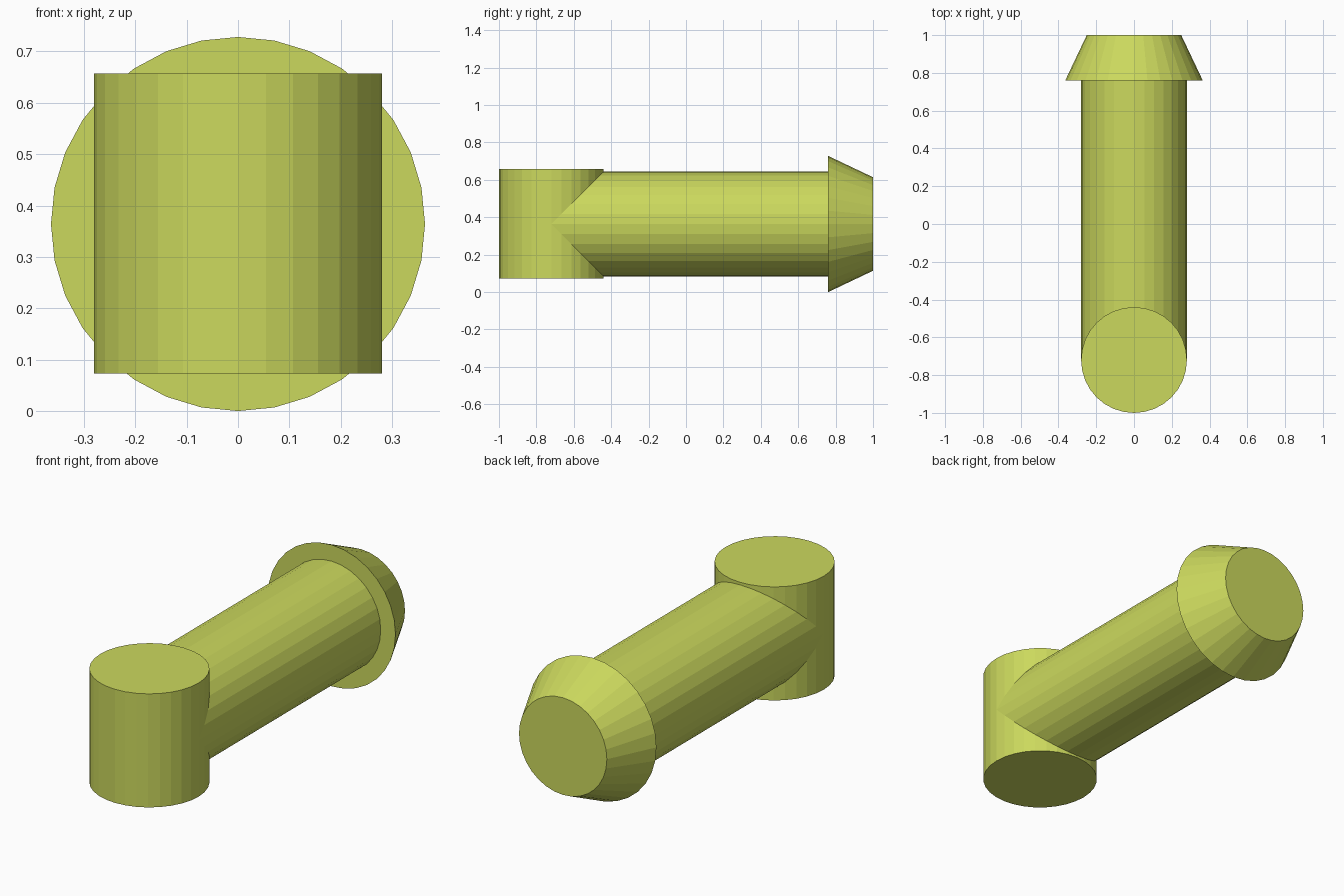
import bpy
import math

if "Cube" in bpy.data.objects:
    bpy.data.objects.remove(bpy.data.objects["Cube"])

SIDES = 32
AXIS_Z = 0.364   # height of the horizontal axis
POST_Y = -0.72   # centre of the upright cylinder

mat = bpy.data.materials.new("yellow_green")
mat.diffuse_color = (0.60, 0.69, 0.11, 1)
mat.use_nodes = True
mat.node_tree.nodes["Principled BSDF"].inputs["Base Color"].default_value = mat.diffuse_color


def round_part(name, r1, r2, length, centre, along_y=False):
    """Flat-faceted cylinder or truncated cone along z, or along +y."""
    rot = (-math.pi / 2, 0, 0) if along_y else (0, 0, 0)
    bpy.ops.mesh.primitive_cone_add(vertices=SIDES, radius1=r1, radius2=r2,
                                    depth=length, location=centre, rotation=rot)
    obj = bpy.context.object
    obj.name = name
    obj.data.materials.append(mat)
    return obj


def along_y(name, r1, r2, y0, y1):
    return round_part(name, r1, r2, y1 - y0, (0, (y0 + y1) / 2, AXIS_Z), True)


# Upright cylinder at the front
round_part("upright_post", 0.28, 0.28, 0.584, (0, POST_Y, 0.365))

# Long horizontal shaft, starting inside the post
along_y("shaft", 0.28, 0.28, POST_Y, 0.76)

# Tapered head at the back
along_y("tapered_head", 0.364, 0.25, 0.76, 1.0)
